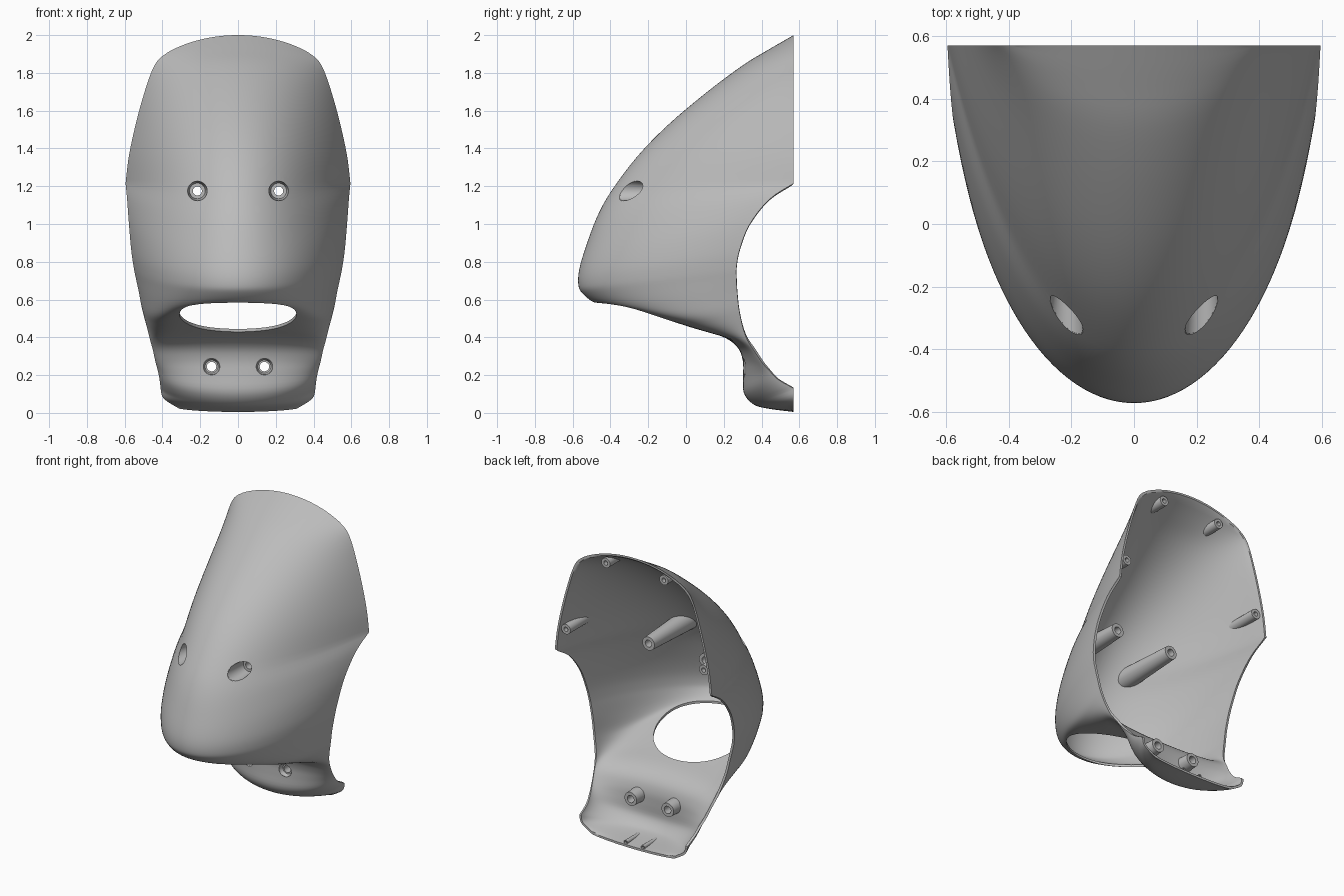
import bpy, bmesh, math
from mathutils import Vector
from mathutils.bvhtree import BVHTree

if "Cube" in bpy.data.objects:
    bpy.data.objects.remove(bpy.data.objects["Cube"])

BACK, THICK, COLS, STEPS = 0.57, 0.015, 56, 4

grey = bpy.data.materials.new("matte grey plastic")
grey.use_nodes = True
grey.diffuse_color = (0.5, 0.5, 0.5, 1)
grey.node_tree.nodes["Principled BSDF"].inputs["Base Color"].default_value = grey.diffuse_color

# Sections from top to bottom: centre y, z, edge x, y, z, sweep angle, dip
HOOD = [
    (BACK, 2.0, .37, BACK, 1.91, 40, 0),
    (.44, 1.925, .427, BACK, 1.863, 46, 0),
    (.3, 1.84, .468, BACK, 1.78, 50, 0),
    (.1, 1.69, .515, BACK, 1.63, 52, 0),
    (-.1, 1.52, .553, BACK, 1.48, 52, 0),
    (-.26, 1.355, .58, BACK, 1.345, 52, 0),
    (-.395, 1.175, .595, BACK, 1.215, 54, 0),
]
SNOUT_AND_NECK = [
    (-.47, 1.04, .587, .44, 1.13, 60, 0),
    (-.53, .88, .577, .335, .995, 68, 0),
    (-.565, .76, .565, .283, .86, 73, 0),
    (-.57, .68, .552, .267, .77, 75, 0),
    (-.55, .635, .54, .267, .71, 76, .01),
    (-.485, .585, .525, .271, .64, 78, .035),
    (-.4, .583, .51, .279, .56, 80, .055),
    (-.195, .52, .495, .29, .5, 82, .04),
    (.02, .455, .48, .303, .445, 83, .025),
    (.19, .405, .465, .325, .385, 84, .01),
    (.27, .35, .45, .36, .33, 84, 0),
    (.3, .28, .437, .4, .27, 84, 0),
    (.303, .2, .425, .44, .225, 84, 0),
    (.305, .11, .415, .49, .175, 84, 0),
    (.35, .05, .41, BACK, .13, 84, 0),
    (.42, .025, .393, BACK, .075, 74, 0),
    (BACK, .005, .31, BACK, .022, 60, 0),
]
SECTIONS = HOOD + SNOUT_AND_NECK
CORNERS = (len(HOOD) - 1, len(SECTIONS) - 3)   # sharp corners of the side cutout


def spline(a, b, c, d, t):
    return [.5 * (2 * q + (r - p) * t + (2 * p - 5 * q + 4 * r - s) * t * t
                  + (3 * q - p - 3 * r + s) * t ** 3) for p, q, r, s in zip(a, b, c, d)]


def section_points(cy, cz, ex, ey, ez, sweep, dip):
    top, pts = math.radians(sweep), []
    for j in range(COLS + 1):
        t = (2 * j / COLS - 1) * top
        x = ex * math.sin(t) / math.sin(top)
        g = (1 - math.cos(t)) / (1 - math.cos(top))
        z = cz + (ez - cz) * g - dip * math.sin(math.pi * g)
        pts.append((x, min(BACK, cy + (ey - cy) * g), z))
    return pts


def make_object(name, bm):
    mesh = bpy.data.meshes.new(name)
    bm.to_mesh(mesh)
    bm.free()
    mesh.materials.append(grey)
    ob = bpy.data.objects.new(name, mesh)
    bpy.context.collection.objects.link(ob)
    return ob


def activate(ob):
    bpy.ops.object.select_all(action='DESELECT')
    ob.select_set(True)
    bpy.context.view_layer.objects.active = ob


def smooth(ob):
    activate(ob)
    bpy.ops.object.shade_smooth_by_angle(angle=math.radians(35))


# Shell surface: smooth along the middle, free to turn sharply at the edge corners
rows = []
last = len(SECTIONS) - 1
for i in range(last):
    prev, a, b, nxt = [SECTIONS[max(0, min(last, i + k))] for k in (-1, 0, 1, 2)]
    edge_prev = a if i in CORNERS else prev
    edge_nxt = b if i + 1 in CORNERS else nxt
    for s in range(STEPS):
        mid = spline(prev, a, b, nxt, s / STEPS)
        edge = spline(edge_prev, a, b, edge_nxt, s / STEPS)
        rows.append(section_points(*mid[:2], *edge[2:5], *mid[5:]))
rows.append(section_points(*SECTIONS[-1]))

bm = bmesh.new()
grid = [[bm.verts.new(p) for p in row] for row in rows]
for a, b in zip(grid, grid[1:]):
    for j in range(COLS):
        bm.faces.new((a[j], b[j], b[j + 1], a[j + 1]))
surface = BVHTree.FromBMesh(bm)
shell = make_object("fairing_shell", bm)

activate(shell)
solid = shell.modifiers.new("thickness", 'SOLIDIFY')
solid.thickness, solid.offset = THICK, -1
bpy.ops.object.modifier_apply(modifier=solid.name)
for v in shell.data.vertices:
    v.co.y = min(v.co.y, BACK)
    v.co.z = max(v.co.z, 0)


def cut(loc, scale, along_y):
    bpy.ops.mesh.primitive_cylinder_add(vertices=64, radius=1, depth=1, location=loc,
                                        rotation=(math.pi / 2 if along_y else 0, 0, 0))
    cutter = bpy.context.object
    cutter.scale = scale
    cutter.hide_render = True
    cutter.data.materials.append(grey)
    activate(shell)
    mod = shell.modifiers.new("opening", 'BOOLEAN')
    mod.operation, mod.solver, mod.object = 'DIFFERENCE', 'EXACT', cutter
    bpy.ops.object.modifier_apply(modifier=mod.name)
    bpy.data.objects.remove(cutter)


# Large oval opening underneath, and the four screw recesses
cut((0, -.18, .5), (.31, .295, .4), False)
for side in (-1, 1):
    cut((side * .215, -.25, 1.175), (.053, .053, .4), True)
    cut((side * .14, .3, .245), (.044, .044, .16), True)
smooth(shell)


def boss(name, x, z, radius, back, hole, flare=1, recess=0, floor=0):
    """Hollow post running from the shell to the back, closed or open in front."""
    n = 28
    bm = bmesh.new()

    def front(px, pz):
        hit = surface.ray_cast(Vector((px, -2, pz)), Vector((0, 1, 0)))[0]
        return hit.y if hit else back - .1

    def ring(r, y=None, inset=0):
        out = []
        for k in range(n):
            a = 2 * math.pi * k / n
            px, pz = x + r * math.cos(a), z + r * math.sin(a)
            py = y if y is not None else min(front(px, pz) + inset, back - .01)
            out.append(bm.verts.new((px, py, pz)))
        return out

    rings = [ring(radius * flare, inset=.009), ring(radius, back), ring(hole, back)]
    if recess:
        rings += [ring(hole, floor), ring(recess * .8, floor), ring(recess, inset=.002)]
        rings.append(rings[0])
    else:
        rings.append(ring(hole, back - .03))
        bm.faces.new(rings[-1])
    for a, b in zip(rings, rings[1:]):
        for k in range(n):
            m = (k + 1) % n
            bm.faces.new((a[k], a[m], b[m], b[k]))
    bmesh.ops.recalc_face_normals(bm, faces=bm.faces)
    smooth(make_object(name, bm))


# Screw posts on both sides
for side, label in ((1, "left"), (-1, "right")):
    boss(label + "_long_post", side * .215, 1.175, .046, .1, .024, 1.4, .052, -.19)
    boss(label + "_neck_post", side * .14, .245, .046, .4, .025, 1.1, .043, .335)
    boss(label + "_top_post", side * .22, 1.9, .033, .555, .015)
    boss(label + "_side_post", side * .522, 1.365, .034, .555, .015)
    boss(label + "_bottom_stud", side * .065, .03, .014, .56, .007)
